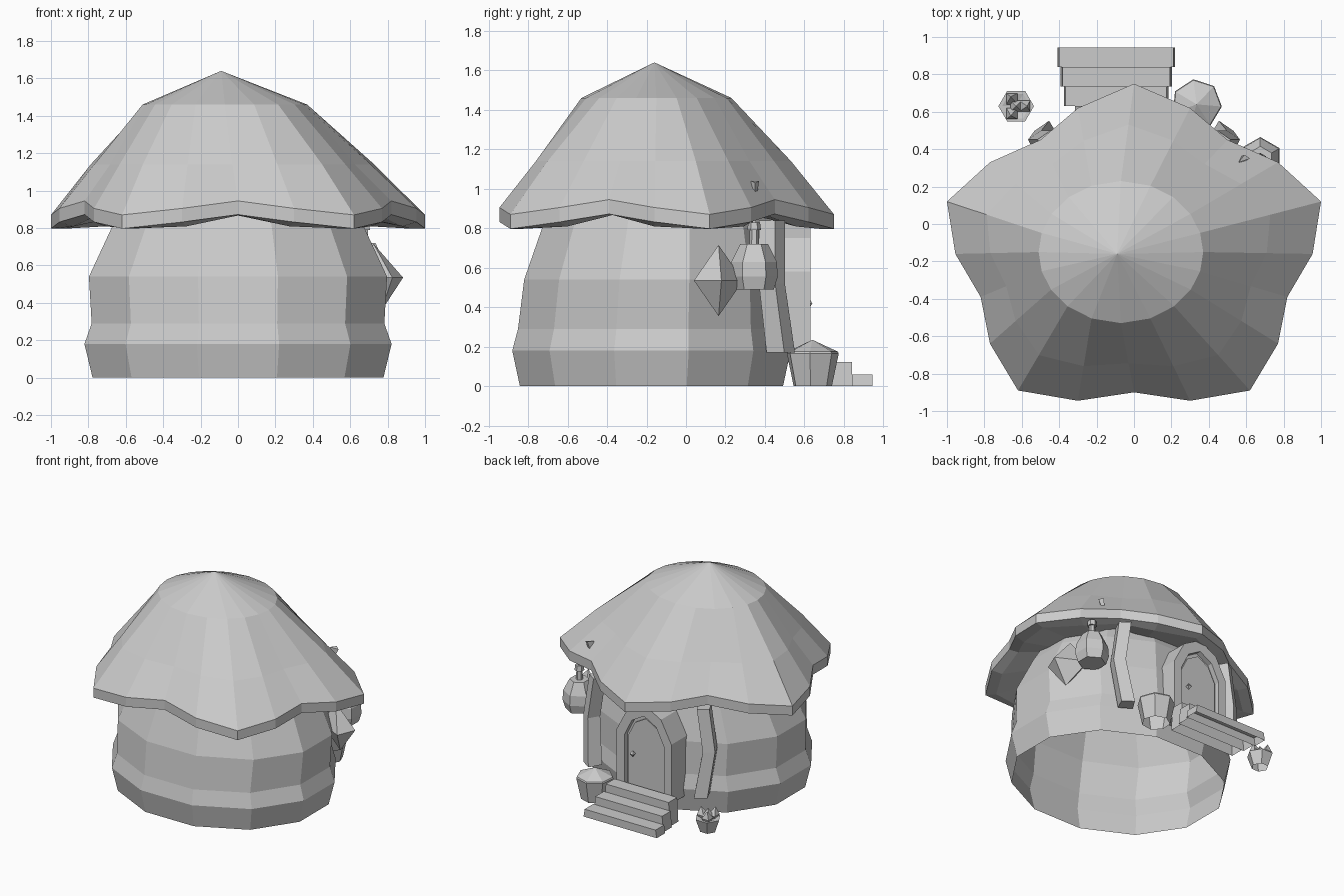
import bpy, bmesh, math
from mathutils import Vector

cube = bpy.data.objects.get("Cube")
if cube:
    bpy.data.objects.remove(cube, do_unlink=True)

GREY = (0.6, 0.6, 0.6, 1)
mat = bpy.data.materials.new("plain grey")
mat.use_nodes = True
mat.diffuse_color = GREY
mat.node_tree.nodes["Principled BSDF"].inputs["Base Color"].default_value = GREY
OPEN = "open"


def finish(name, bm):
    bmesh.ops.recalc_face_normals(bm, faces=bm.faces)
    me = bpy.data.meshes.new(name)
    bm.to_mesh(me)
    bm.free()
    me.materials.append(mat)
    ob = bpy.data.objects.new(name, me)
    bpy.context.collection.objects.link(ob)
    return ob


def loft(name, rings, start=None, end=None):
    """Skin a stack of rings; each end is a point, a flat cap (None) or OPEN."""
    bm = bmesh.new()
    loops = [[bm.verts.new(p) for p in r] for r in rings]
    n = len(loops[0])
    for a, b in zip(loops, loops[1:]):
        for i in range(n):
            j = (i + 1) % n
            bm.faces.new((a[i], a[j], b[j], b[i]))
    for loop, tip in ((loops[0], start), (loops[-1], end)):
        if tip is None:
            bm.faces.new(loop)
        elif tip != OPEN:
            v = bm.verts.new(tip)
            for i in range(n):
                bm.faces.new((loop[i], loop[(i + 1) % n], v))
    return finish(name, bm)


def ring(cx, cy, z, rx, ry, n, turn=0.0):
    return [(cx + rx * math.cos(math.tau * (i + turn) / n),
             cy + ry * math.sin(math.tau * (i + turn) / n), z) for i in range(n)]


def lathe(name, x, y, profile, n, end=None, start=None, turn=0.5):
    return loft(name, [ring(x, y, z, r, r, n, turn) for r, z in profile], start, end)


# Twelve-sided bulging wall, hollow: centre y, height, half width, half depth
wall = [(-.175, 0, .805, .69), (-.175, .18, .85, .73), (-.17, .29, .81, .705),
        (-.16, .54, .825, .683), (-.14, .8, .70, .61), (-.14, .95, .61, .53)]
loft("wall", [ring(0, cy, z, rx, ry, 12, .5) for cy, z, rx, ry in wall], OPEN, OPEN)

# Five-lobed roof: drooping tips, raised valleys, apex off centre
half = [(0, .75), (.3, .62), (.5, .45), (.77, .33), (1, .12), (.955, -.16),
        (.82, -.39), (.77, -.64), (.62, -.89), (.3, -.945), (0, -.9)]
outline = [Vector(p) for p in half + [(-x, y) for x, y in half[-2:0:-1]]]
mid_axis = Vector((0, -.16))
shoulder, middle, rim_top, rim_low, lip, under = [], [], [], [], [], []
for i, p in enumerate(outline):
    d = p - mid_axis
    a = math.atan2(d.y, d.x)
    s = Vector((-.07 + .44 * math.cos(a), -.15 + .38 * math.sin(a)))
    m = s * .42 + p * .58
    lift = (0, .035, .075, .035)[i % 4]
    dip = (0, .012, .07, .012)[i % 4]
    shoulder.append((*s, 1.46))
    middle.append((*m, 1.14))
    rim_top.append((*p, .87 + lift))
    rim_low.append((*p, .797 + lift))
    lip.append((*(mid_axis + d * .92), .797 + dip))
    under.append((*(mid_axis + d * .62), .86 + dip))
loft("roof", [under, lip, rim_low, rim_top, middle, shoulder],
     start=OPEN, end=(-.09, -.16, 1.64))

# Door with pointed arch frame
DX = -.08


def arch(w, z0, spring, top, y):
    right = [(w, z0), (w, spring), (w * .62, spring + (top - spring) * .68), (0, top)]
    pts = right + [(-x, z) for x, z in right[-2::-1]]
    return [(DX + x, y, z) for x, z in pts]


loft("door_frame", [arch(.235, .12, .58, .83, .35), arch(.235, .12, .58, .83, .63),
                    arch(.17, .14, .55, .74, .63), arch(.17, .14, .55, .74, .59)])
loft("door", [arch(.155, .16, .54, .71, .55), arch(.155, .16, .54, .71, .605)])
lathe("door_knob", DX + .1, .625, [(.022, .42)], 4, start=(DX + .1, .625, .395),
      end=(DX + .1, .625, .445))

# Three hollow steps, each wider and lower than the one above
for i in range(3):
    w = .28 + .0175 * i
    y0 = .63 + .105 * i
    levels = ((w, 0), (w - .01, .185 - .0625 * i))
    loft(f"step_{i + 1}", [[(-.095 - v, y0, z), (-.095 + v, y0, z), (-.095 + v, y0 + .105, z),
                            (-.095 - v, y0 + .105, z)] for v, z in levels], start=OPEN)

# Bent posts either side of the door
for side, label in ((1, "left"), (-1, "right")):
    rings = []
    for x, y, z, h in ((.46, .48, .17, .06), (.5, .435, .52, .055), (.45, .435, .84, .055)):
        rings.append([(side * (x + dx * h), y + dy * h, z)
                      for dx, dy in ((-1, -.3), (.5, -1.2), (1.2, .3), (-.1, 1.2))])
    loft(label + "_post", rings)

# Domed pot beside the steps
lathe("large_pot", .335, .64, [(.1, 0), (.135, .165), (.13, .175)], 7,
      start=OPEN, end=(.335, .64, .235), turn=-.1)

# Small pot with a spiky plant
PX, PY = -.63, .63
lathe("small_pot", PX, PY, [(.06, 0), (.095, .1), (.075, .1)], 6,
      start=OPEN, end=(PX, PY, .08), turn=0)
for i in range(4):
    a = math.tau * i / 3
    r = .045 if i else 0
    x, y = PX + r * math.cos(a), PY + r * math.sin(a)
    lathe(f"plant_leaf_{i + 1}", x, y, [(.02, .07), (.042, .115)], 4,
          end=(PX + 1.3 * r * math.cos(a), PY + 1.3 * r * math.sin(a), .175))

# Pointed bay window: a squashed diamond turned to the wall
bm = bmesh.new()
normal, across = Vector((.95, .1, 0)), Vector((-.08, .125, 0))
centre = Vector((.745, .165, .535))
top, low = (bm.verts.new(centre + Vector((dx, 0, z))) for dx, z in ((-.02, .18), (.02, -.18)))
belt = [bm.verts.new(centre + v) for v in (normal * .145, across, normal * -.14, -across)]
for i in range(4):
    for tip in (top, low):
        bm.faces.new((belt[i], belt[(i + 1) % 4], tip))
finish("bay_window", bm)

# Hanging lantern with its hook
LX, LY = .675, .345
lathe("lantern", LX, LY, [(.1, .49), (.12, .555), (.115, .63), (.07, .72)], 6)
lathe("lantern_cap", LX, LY, [(.025, .71), (.022, .79), (.035, .79), (.03, .83)], 6)
lathe("lantern_cord", LX, LY, [(.012, .82), (.012, .89)], 4)
loft("roof_hook", [[(.56, .32, .97), (.59, .35, .97), (.57, .36, .97)],
                   [(.56, .33, 1.04), (.62, .35, 1.03), (.59, .37, 1.04)]])
